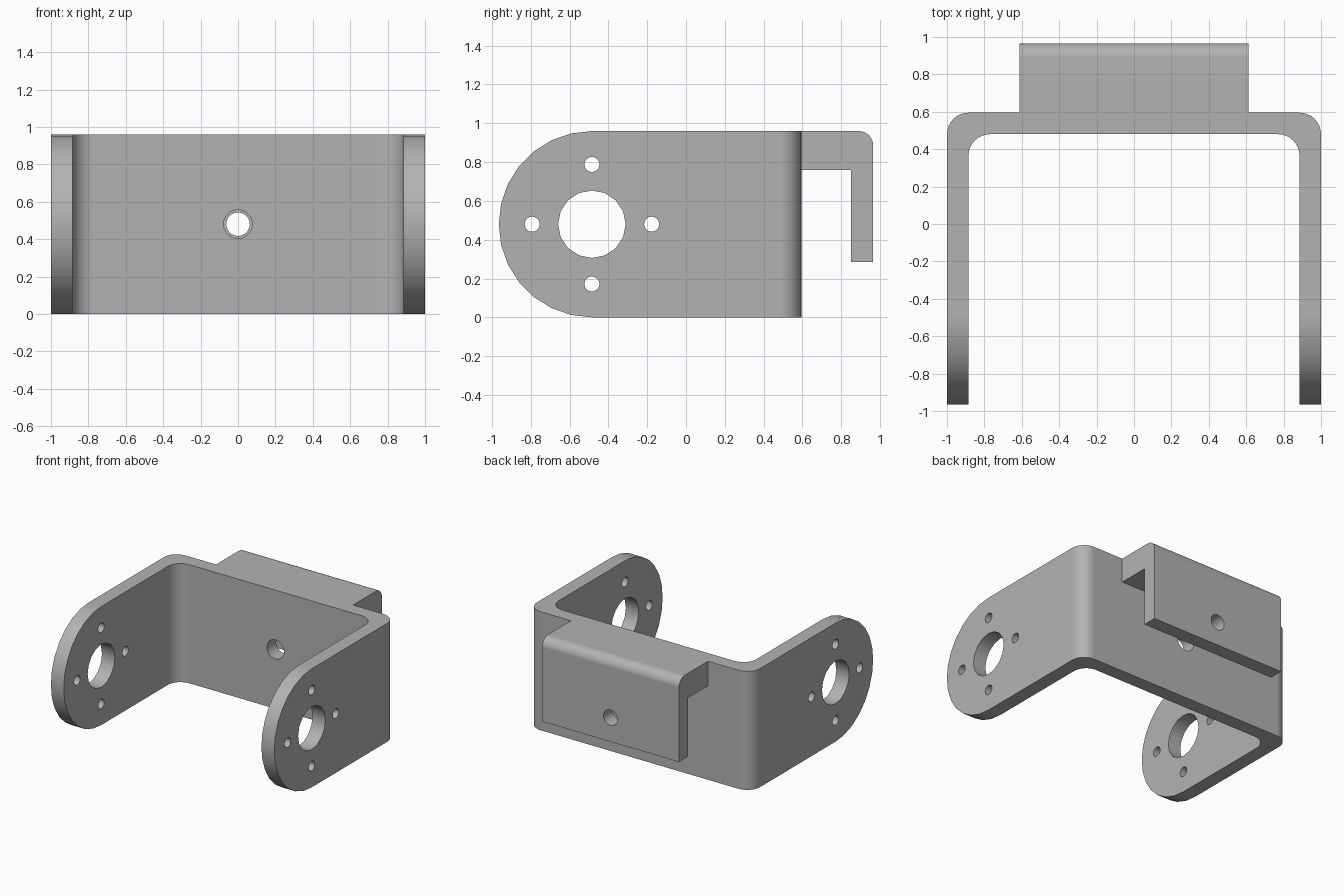
import bpy, bmesh, math
from mathutils import Vector

if "Cube" in bpy.data.objects:
    bpy.data.objects.remove(bpy.data.objects["Cube"], do_unlink=True)

# Main dimensions
H, T = 0.96, 0.115            # height and sheet thickness
WALL_BACK = 0.595
WALL_FRONT = WALL_BACK - T
BEND = WALL_FRONT - T         # where the arms meet the bends
PIVOT_Y, MID = -0.485, H / 2

grey = bpy.data.materials.new("metal grey")
grey.use_nodes = True
colour = (0.45, 0.45, 0.45, 1)
grey.diffuse_color = colour
grey.node_tree.nodes["Principled BSDF"].inputs["Base Color"].default_value = colour


def arc(cx, cy, r, start, end, n):
    angles = [math.radians(start + (end - start) * i / n) for i in range(n + 1)]
    return [(cx + r * math.cos(a), cy + r * math.sin(a)) for a in angles]


def prism(name, outline, axis, low, high):
    """Extrude a closed 2D outline along x (outline is y, z) or z (outline is x, y)."""
    bm = bmesh.new()
    place = (lambda p: (low, *p)) if axis == "x" else (lambda p: (*p, low))
    face = bm.faces.new([bm.verts.new(place(p)) for p in outline])
    moved = bmesh.ops.extrude_face_region(bm, geom=[face])["geom"]
    step = Vector((high - low, 0, 0)) if axis == "x" else Vector((0, 0, high - low))
    bmesh.ops.translate(bm, vec=step, verts=[v for v in moved if isinstance(v, bmesh.types.BMVert)])
    bmesh.ops.recalc_face_normals(bm, faces=bm.faces)
    mesh = bpy.data.meshes.new(name)
    bm.to_mesh(mesh)
    bm.free()
    mesh.materials.append(grey)
    obj = bpy.data.objects.new(name, mesh)
    bpy.context.collection.objects.link(obj)
    return obj


def drill(name, r, depth, location, turn, sides=16):
    bpy.ops.mesh.primitive_cylinder_add(vertices=sides, radius=r, depth=depth,
                                        location=location, rotation=turn)
    obj = bpy.context.object
    obj.name = name
    obj.data.materials.append(grey)
    return obj


def combine(base, tool, operation):
    tool.hide_render = True
    mod = base.modifiers.new("combine", "BOOLEAN")
    mod.object, mod.operation, mod.solver = tool, operation, "EXACT"
    bpy.context.view_layer.objects.active = base
    bpy.ops.object.modifier_apply(modifier=mod.name)
    bpy.data.objects.remove(tool, do_unlink=True)


# Back wall with rounded bends, drawn in plan
right_outer = arc(1 - T, WALL_BACK - T, T, 0, 90, 8)
right_inner = arc(1 - 2 * T, BEND, T, 90, 0, 8)
half = [(1 - T, BEND), (1, BEND)] + right_outer
inner = right_inner[:-1]
plan = half + [(-x, y) for x, y in reversed(half)] + [(-x, y) for x, y in reversed(inner)] + inner
bracket = prism("bracket", plan, "z", 0, H)

# Hook on the back, drawn in side profile
R = 0.075
hook = [(WALL_BACK, H)] + arc(0.965 - R, H - R, R, 90, 0, 8)
hook += [(0.965, 0.285), (0.85, 0.285), (0.85, 0.76), (WALL_BACK, 0.76)]
combine(bracket, prism("hook", hook, "x", -0.613, 0.613), "UNION")

# Round-ended arms
arm = [(BEND, H)] + arc(PIVOT_Y, MID, MID, 90, 270, 14) + [(BEND, 0)]
for low, high in ((-1, T - 1), (1 - T, 1)):
    combine(bracket, prism("arm", arm, "x", low, high), "UNION")

# Pivot hole ringed by four screw holes, through both arms
across = (0, math.pi / 2, 0)
combine(bracket, drill("pivot_hole", 0.174, 3, (0, PIVOT_Y, MID), across), "DIFFERENCE")
for dy, dz in ((1, 0), (-1, 0), (0, 1), (0, -1)):
    place = (0, PIVOT_Y + 0.308 * dy, MID + 0.308 * dz)
    combine(bracket, drill("screw_hole", 0.039, 3, place, across), "DIFFERENCE")

# Wide hole in the wall, narrower hole in the hook lip
back = (math.pi / 2, 0, 0)
for r, y in ((0.077, WALL_BACK - T / 2), (0.063, 0.91)):
    combine(bracket, drill("centre_hole", r, 0.2, (0, y, MID), back, 20), "DIFFERENCE")

# Merge flat regions, then shade
bm = bmesh.new()
bm.from_mesh(bracket.data)
bmesh.ops.remove_doubles(bm, verts=bm.verts, dist=0.0005)
bmesh.ops.dissolve_limit(bm, angle_limit=math.radians(1), verts=bm.verts, edges=bm.edges)
bm.to_mesh(bracket.data)
bm.free()
bpy.ops.object.select_all(action="DESELECT")
bracket.select_set(True)
bpy.context.view_layer.objects.active = bracket
bpy.ops.object.shade_smooth_by_angle(angle=math.radians(32))
weighted = bracket.modifiers.new("flat faces", "WEIGHTED_NORMAL")
weighted.keep_sharp = True
